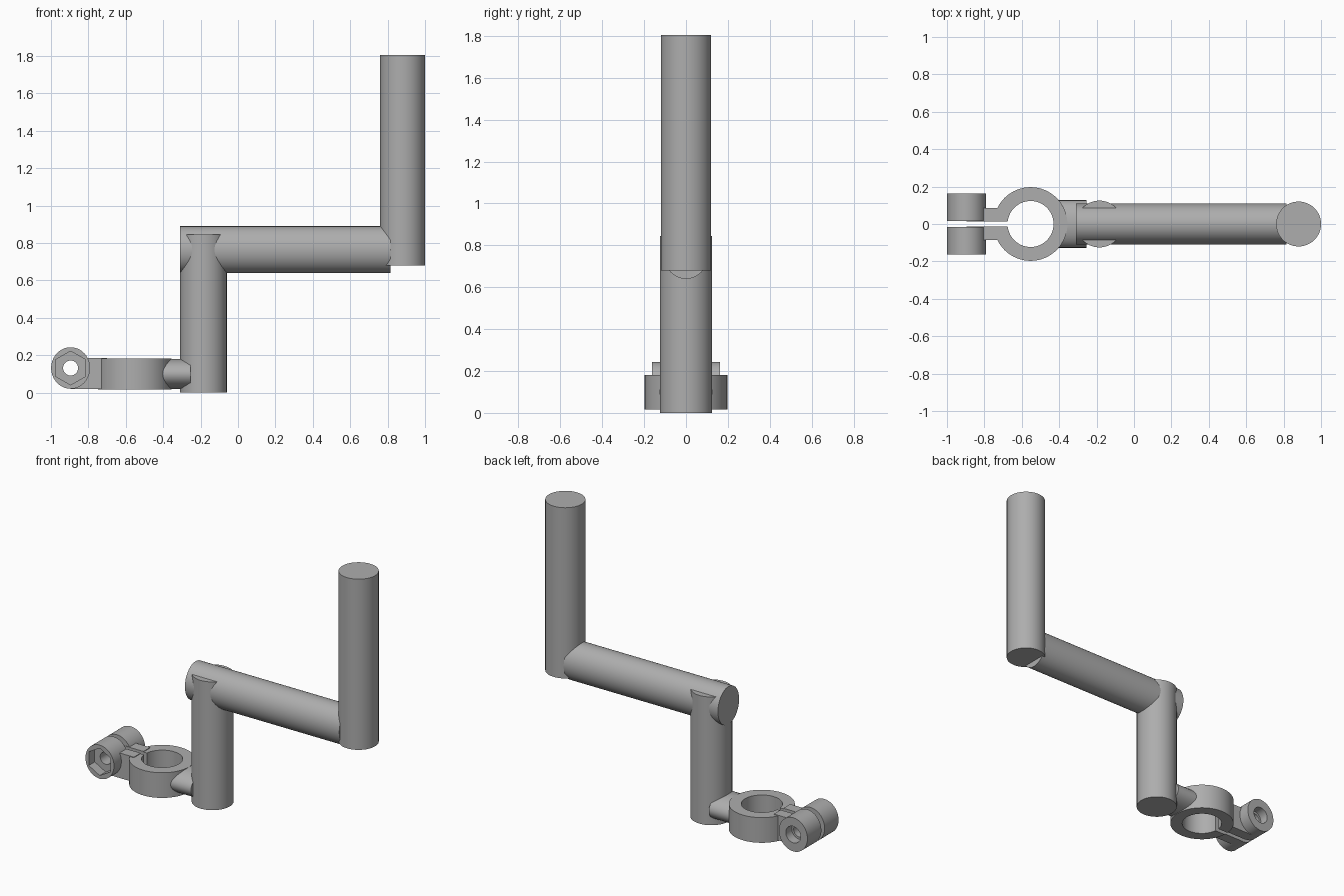
import bpy
from math import radians

if "Cube" in bpy.data.objects:
    bpy.data.objects.remove(bpy.data.objects["Cube"], do_unlink=True)

# One plain grey metal
GREY = (0.42, 0.42, 0.42, 1)
metal = bpy.data.materials.new("grey metal")
metal.use_nodes = True
metal.diffuse_color = GREY
metal.node_tree.nodes["Principled BSDF"].inputs["Base Color"].default_value = GREY

TURN = {"x": (0, radians(90), 0), "y": (radians(90), 0, 0), "z": (0, 0, 0)}


def finish(name, scale):
    ob = bpy.context.object
    ob.name = name
    ob.scale = scale
    bpy.ops.object.transform_apply(location=False, rotation=True, scale=True)
    ob.data.materials.append(metal)
    return ob


def rod(name, axis, centre, start, end, ra, rb=None, sides=64):
    """Elliptical rod along an axis; centre gives the two other coordinates."""
    mid = (start + end) / 2
    spot = list(centre)
    spot.insert("xyz".index(axis), mid)
    bpy.ops.mesh.primitive_cylinder_add(vertices=sides, radius=1, depth=1,
                                        location=spot, rotation=TURN[axis])
    return finish(name, (ra, rb or ra, end - start))


def block(name, x, y, z):
    spans = (x, y, z)
    bpy.ops.mesh.primitive_cube_add(size=1, location=[(a + b) / 2 for a, b in spans])
    return finish(name, [b - a for a, b in spans])


def cut(ob, *cutters):
    bpy.context.view_layer.objects.active = ob
    for c in cutters:
        mod = ob.modifiers.new("cut", "BOOLEAN")
        mod.operation = "DIFFERENCE"
        mod.solver = "EXACT"
        mod.object = c
        bpy.ops.object.modifier_apply(modifier=mod.name)
        bpy.data.objects.remove(c, do_unlink=True)


# Crank: lower post, cross arm and upright handle
parts = [
    rod("lower_post", "z", (-0.185, 0), 0, 0.845, 0.125),
    rod("cross_arm", "x", (0, 0.765), -0.31, 0.815, 0.125, 0.11),
    rod("handle", "z", (0.88, 0), 0.68, 1.805, 0.12),
    rod("clamp_neck", "x", (0, 0.1), -0.41, -0.255, 0.081, 0.127),
]

# Split clamp ring
SLOT = 0.014
ring = rod("clamp_ring", "z", (-0.553, 0), 0.016, 0.182, 0.197)
cut(ring, rod("bore", "z", (-0.553, 0), -0.1, 0.3, 0.123),
    block("slot", (-0.8, -0.6), (-SLOT, SLOT), (-0.1, 0.3)))
parts.append(ring)

# Clamp ears and bolt bosses on both sides of the slot
BOLT = (-0.895, 0.132)


def bolt_hole():
    return rod("bolt_hole", "y", BOLT, -0.3, 0.3, 0.04)


for side, sign in (("front", -1), ("back", 1)):
    ear = block(side + "_ear", (-0.895, -0.7), sorted((sign * SLOT, sign * 0.085)),
                (0.021, 0.186))
    cut(ear, bolt_hole())
    lo, hi = sorted((sign * 0.017, sign * 0.162))
    boss = rod(side + "_boss", "y", BOLT, lo, hi, 0.104, 0.111)
    if sign < 0:
        pocket = rod("hex_pocket", "y", BOLT, -0.3, -0.1, 0.092, 0.09, 6)
    else:
        pocket = rod("counterbore", "y", BOLT, 0.1, 0.3, 0.054)
    cut(boss, bolt_hole(), pocket)
    parts += [ear, boss]

# Smooth round walls, crisp rims
for ob in parts:
    bpy.ops.object.select_all(action="DESELECT")
    ob.select_set(True)
    bpy.context.view_layer.objects.active = ob
    bpy.ops.object.shade_smooth_by_angle(angle=radians(30))
